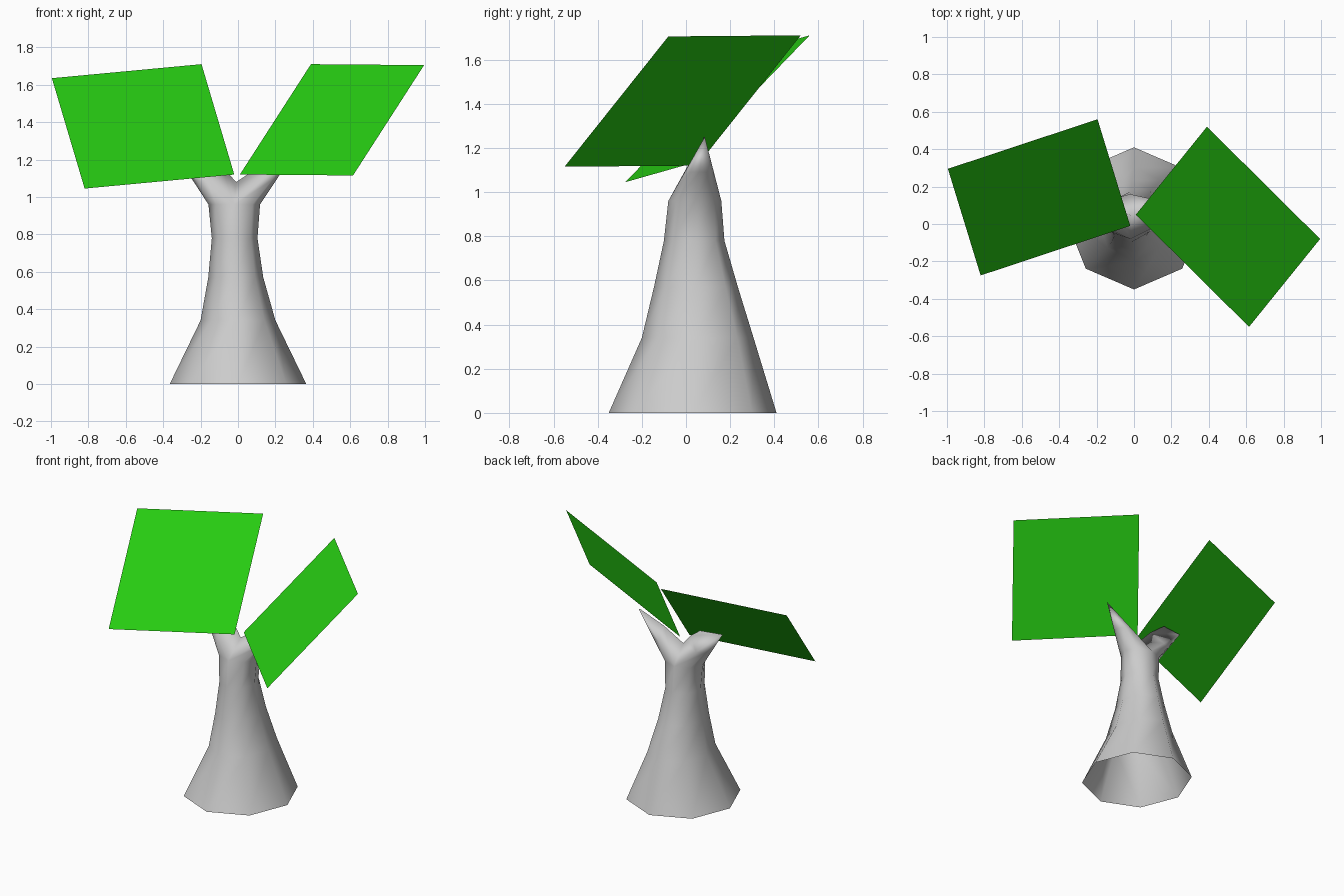
import bpy, bmesh, math
from mathutils import Vector

cube = bpy.data.objects.get("Cube")
if cube:
    bpy.data.objects.remove(cube)


def material(name, color):
    mat = bpy.data.materials.new(name)
    mat.use_nodes = True
    mat.diffuse_color = color
    bsdf = mat.node_tree.nodes["Principled BSDF"]
    bsdf.inputs["Base Color"].default_value = color
    bsdf.inputs["Roughness"].default_value = 0.8
    return mat


def make_object(name, bm, mat, smooth):
    mesh = bpy.data.meshes.new(name)
    for face in bm.faces:
        face.smooth = smooth
    bm.to_mesh(mesh)
    bm.free()
    mesh.materials.append(mat)
    obj = bpy.data.objects.new(name, mesh)
    bpy.context.collection.objects.link(obj)
    return obj


bark = material("grey bark", (0.6, 0.6, 0.6, 1))
leaf_green = material("leaf green", (0.02, 0.6, 0.006, 1))

# Trunk: open eight-sided rings, each (centre x, centre y, radius x, radius y, z)
SIDES = 8
bm = bmesh.new()
rings = []
for cx, cy, rx, ry, z in [(0, 0.03, 0.365, 0.38, 0),
                          (0, 0.053, 0.20, 0.253, 0.34),
                          (-0.012, 0.045, 0.147, 0.19, 0.57),
                          (-0.018, 0.037, 0.122, 0.137, 0.78),
                          (-0.02, 0.04, 0.138, 0.12, 0.96)]:
    angles = [math.tau * i / SIDES - math.pi / 2 for i in range(SIDES)]
    rings.append([bm.verts.new((cx + rx * math.cos(a), cy + ry * math.sin(a), z))
                  for a in angles])


def bridge(lower, upper):
    for i in range(len(lower)):
        j = (i + 1) % len(lower)
        bm.faces.new((lower[i], lower[j], upper[j], upper[i]))


for lower, upper in zip(rings, rings[1:]):
    bridge(lower, upper)

# Fork: each half of the neck plus the crotch tapers to a branch tip
neck = rings[-1]
crotch = bm.verts.new((-0.01, 0.045, 1.08))
halves = [(neck[:5], Vector((0.31, 0.085, 1.25)), Vector((0.30, 0.08, 1.25))),
          (neck[4:] + neck[:1], Vector((-0.34, 0.075, 1.24)), Vector((-0.18, 0.10, 1.235)))]
for outer, tip, inner_tip in halves:
    base = outer + [crotch]
    middle = []
    for v in base:
        end = inner_tip if v is crotch else tip
        p = v.co.lerp(end, 0.45)
        if v is crotch:
            p.z += 0.015
        middle.append(bm.verts.new(p))
    bridge(base, middle)
    tip_vert, inner_vert = bm.verts.new(tip), bm.verts.new(inner_tip)
    for a, b in zip(middle[:4], middle[1:5]):
        bm.faces.new((a, b, tip_vert))
    bm.faces.new((middle[4], middle[5], inner_vert, tip_vert))
    bm.faces.new((middle[5], middle[0], tip_vert, inner_vert))
bmesh.ops.recalc_face_normals(bm, faces=bm.faces)
make_object("forked_trunk", bm, bark, True)


# Leaves: flat parallelograms grown from a stem corner along two edges
def leaf(name, corner, edge_a, edge_b):
    corner, edge_a, edge_b = Vector(corner), Vector(edge_a), Vector(edge_b)
    bm = bmesh.new()
    points = (corner, corner + edge_a, corner + edge_a + edge_b, corner + edge_b)
    face = bm.faces.new([bm.verts.new(p) for p in points])
    face.normal_update()
    if face.normal.z < 0:
        face.normal_flip()
    make_object(name, bm, leaf_green, False)


leaf("left_leaf", (0.01, 0.05, 1.12), (0.38, 0.47, 0.59), (0.605, -0.60, -0.005))
leaf("right_leaf", (-0.02, -0.01, 1.12), (-0.175, 0.57, 0.59), (-0.80, -0.265, -0.075))
